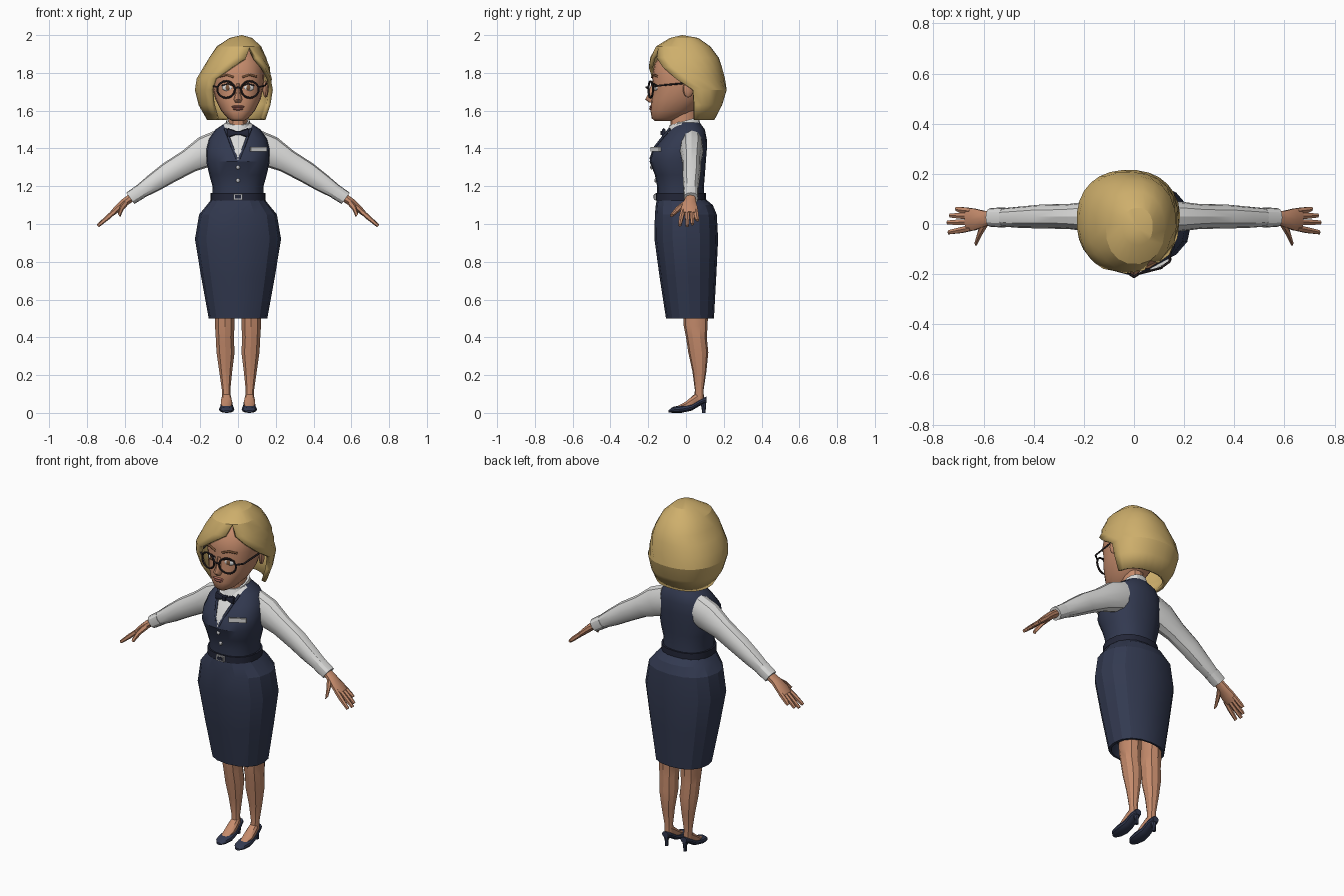
import bpy, bmesh
from math import sin, cos, pi, radians, copysign
from mathutils import Vector

cube = bpy.data.objects.get("Cube")
if cube:
    bpy.data.objects.remove(cube, do_unlink=True)


def material(name, color):
    mat = bpy.data.materials.new(name)
    mat.use_nodes = True
    mat.diffuse_color = (*color, 1)
    shader = mat.node_tree.nodes["Principled BSDF"]
    shader.inputs["Base Color"].default_value = (*color, 1)
    shader.inputs["Roughness"].default_value = 0.8
    return mat


SKIN = material("skin", (.56, .26, .15))
HAIR = material("blonde hair", (.62, .43, .15))
NAVY = material("navy cloth", (.032, .041, .08))
DARK = material("dark navy trim", (.017, .02, .04))
WHITE = material("white shirt", (.7, .7, .69))
SILVER = material("silver metal", (.5, .5, .52))
FRAME = material("glasses frame", (.025, .018, .02))
LIPS = material("lips", (.38, .13, .1))
BROWN = material("brown brows", (.2, .09, .04))
EYE = material("eye white", (.75, .75, .75))


def finish(obj, mat, mirror=False, angle=30):
    obj.data.materials.append(mat)
    bpy.ops.object.select_all(action="DESELECT")
    obj.select_set(True)
    bpy.context.view_layer.objects.active = obj
    bpy.ops.object.shade_smooth_by_angle(angle=radians(angle))
    if mirror:
        mod = obj.modifiers.new("Mirror", "MIRROR")
        mod.use_mirror_merge = False
    return obj


def from_bmesh(name, bm, mat, mirror=False, angle=30):
    bmesh.ops.recalc_face_normals(bm, faces=bm.faces[:])
    mesh = bpy.data.meshes.new(name)
    bm.to_mesh(mesh)
    bm.free()
    obj = bpy.data.objects.new(name, mesh)
    bpy.context.collection.objects.link(obj)
    return finish(obj, mat, mirror, angle)


# Cross-sections: a centre and two half-axes
def level(z, rx, yf, yb, cx=0, tilt=0):
    return Vector((cx, (yf + yb) / 2, z)), Vector((rx, 0, 0)), Vector((0, (yb - yf) / 2, tilt))


def slice_y(y, rx, low, high, cx):
    return Vector((cx, y, (low + high) / 2)), Vector((rx, 0, 0)), Vector((0, 0, (high - low) / 2))


def limb(x, y, z, ry, rz, slope):
    a = radians(slope)
    return Vector((x, y, z)), Vector((0, ry, 0)), Vector((sin(a), 0, cos(a))) * rz


def loft(name, rings, mat, n=12, mirror=False, power=.88, spans=None, angle=30):
    """Skin a stack of sections; spans leave an opening between two angles."""
    bm = bmesh.new()
    rows = []
    for i, (c, u, v) in enumerate(rings):
        t0, t1 = spans[i] if spans else (0, 360)
        row = []
        for k in range(n + 1 if spans else n):
            t = radians(t0 + (t1 - t0) * k / n)
            s, q = sin(t), cos(t)
            row.append(bm.verts.new(c + u * copysign(abs(s) ** power, s)
                                    - v * copysign(abs(q) ** power, q)))
        rows.append(row)
    for a, b in zip(rows, rows[1:]):
        for k in range(n):
            j = k + 1 if spans else (k + 1) % n
            bm.faces.new((a[k], a[j], b[j], b[k]))
    if spans:
        bmesh.ops.remove_doubles(bm, verts=bm.verts[:], dist=.0005)
    else:
        bm.faces.new(rows[0])
        bm.faces.new(rows[-1])
    return from_bmesh(name, bm, mat, mirror, angle)


def box(name, loc, size, mat, rot=(0, 0, 0), mirror=False):
    bpy.ops.mesh.primitive_cube_add(size=1, location=loc, rotation=rot)
    return place(name, size, mat, mirror)


def ball(name, loc, size, mat, rot=(0, 0, 0), mirror=False):
    bpy.ops.mesh.primitive_uv_sphere_add(segments=12, ring_count=8, location=loc, rotation=rot)
    return place(name, size, mat, mirror)


def place(name, size, mat, mirror):
    obj = bpy.context.object
    obj.name = name
    obj.scale = size
    bpy.ops.object.transform_apply(location=True, rotation=True, scale=True)
    return finish(obj, mat, mirror)


def rod(name, points, radius, mat, mirror=False):
    curve = bpy.data.curves.new(name, "CURVE")
    curve.dimensions = "3D"
    curve.bevel_depth, curve.bevel_resolution = radius, 1
    spline = curve.splines.new("POLY")
    spline.points.add(len(points) - 1)
    for p, co in zip(spline.points, points):
        p.co = (*co, 1)
    obj = bpy.data.objects.new(name, curve)
    bpy.context.collection.objects.link(obj)
    curve.materials.append(mat)
    if mirror:
        obj.modifiers.new("Mirror", "MIRROR")
    return obj


# Skirt with a recessed hem
loft("skirt", [level(*r) for r in (
    (.57, .12, -.08, .12), (.5, .14, -.095, .137), (.5, .155, -.106, .148),
    (.72, .195, -.14, .16), (.92, .228, -.167, .17), (1.05, .206, -.165, .163),
    (1.1, .165, -.16, .142), (1.135, .138, -.153, .1))], NAVY, 16, angle=20)

# Waistcoat, with the shirt front cut as a V
vest = loft("waistcoat", [level(*r) for r in (
    (1.12, .138, -.153, .098), (1.2, .135, -.153, .095), (1.26, .152, -.165, .1),
    (1.33, .168, -.193, .105), (1.39, .168, -.178, .11), (1.45, .155, -.128, .11),
    (1.5, .12, -.09, .1), (1.54, .06, -.06, .07))], NAVY, 20)
vest.data.materials.append(WHITE)
V_LOW, V_SLOPE = 1.335, .4
bm = bmesh.new()
bm.from_mesh(vest.data)
for side in (1, -1):
    front = [f for f in bm.faces if f.calc_center_median().y < -.02 and f.calc_center_median().z > 1.27]
    geom = set(front) | {e for f in front for e in f.edges} | {v for f in front for v in f.verts}
    bmesh.ops.bisect_plane(bm, geom=list(geom), plane_co=(0, 0, V_LOW), plane_no=(side, 0, -V_SLOPE))
for f in bm.faces:
    c = f.calc_center_median()
    if c.y < -.02 and abs(c.x) < (c.z - V_LOW) * V_SLOPE:
        f.material_index = 1
bm.to_mesh(vest.data)
bm.free()
rod("lapel", [(.006, -.187, 1.345), (.03, -.165, 1.405), (.048, -.126, 1.455), (.068, -.085, 1.505)],
    .007, NAVY, True)

# Belt, buckle, buttons, badge, collar and bow tie
loft("belt", [level(z, .146, -.161, .106) for z in (1.125, 1.163)], DARK, 20)
box("buckle", (0, -.163, 1.144), (.05, .012, .032), SILVER)
box("buckle_inset", (0, -.169, 1.144), (.032, .006, .018), DARK)
for z, y in ((1.23, -.161), (1.3, -.183)):
    ball("button", (0, y, z), (.011, .007, .011), SILVER)
box("name_badge", (.108, -.16, 1.395), (.096, .012, .024), WHITE, (0, 0, .5))
loft("collar", [level(1.49, .078, -.105, .085, tilt=.012), level(1.545, .062, -.086, .066, tilt=.022)], WHITE, 14)
loft("bow_tie_wing", [(Vector((x, -.118, 1.482)), Vector((0, .011, 0)), Vector((0, 0, h)))
                      for x, h in ((0, .009), (.012, .01), (.05, .026), (.058, .022))], DARK, 8, True)
box("bow_tie_knot", (0, -.122, 1.482), (.022, .026, .022), DARK)

# Sleeves, cuffs and hands
loft("sleeve", [limb(*r) for r in (
    (.1, .03, 1.41, .058, .088, 12), (.165, .03, 1.385, .062, .085, 30), (.26, .03, 1.333, .05, .064, 33),
    (.365, .03, 1.272, .048, .058, 36), (.45, .027, 1.215, .043, .049, 36),
    (.53, .026, 1.163, .036, .036, 36))], WHITE, 12, True)
loft("cuff", [limb(*r) for r in ((.515, .026, 1.172, .04, .039, 36), (.57, .026, 1.136, .038, .037, 36))],
     WHITE, 12, True)
loft("palm", [limb(*r) for r in (
    (.555, .026, 1.146, .025, .022, 38), (.6, .02, 1.115, .034, .021, 40),
    (.64, .018, 1.08, .046, .018, 42), (.667, .02, 1.055, .045, .014, 42))], SKIN, 10, True)
for name, y0, y1, tip in (("index", -.016, -.033, .738), ("middle", .008, .006, .742),
                          ("ring", .031, .034, .732), ("little", .052, .06, .708)):
    loft(name + "_finger", [limb(x, y, 1.055 - (x - .667) * .87, r, r, 42) for x, y, r in (
        (.65, y0, .013), (.69, (y0 + y1) / 2, .013), (tip, y1, .009))], SKIN, 6, True)
loft("thumb", [limb(*r) for r in (
    (.59, .01, 1.118, .02, .017, 40), (.615, -.035, 1.085, .018, .014, 40),
    (.63, -.076, 1.045, .01, .01, 40))], SKIN, 6, True)

# Legs, feet and heeled shoes
loft("leg", [level(*r) for r in (
    (.6, .056, -.02, .12, .07), (.46, .054, -.012, .114, .07), (.4, .05, .0, .11, .07),
    (.32, .05, .012, .118, .066), (.22, .036, .034, .108, .065), (.12, .023, .047, .093, .063),
    (.05, .023, .04, .096, .061))], SKIN, 10, True)
loft("foot", [slice_y(*r, .061) for r in (
    (-.045, .02, .02, .036), (0, .03, .02, .06), (.04, .029, .03, .095), (.075, .022, .05, .12))], SKIN, 10, True)
loft("shoe", [slice_y(*r, .06) for r in (
    (-.092, .014, .002, .014), (-.07, .033, 0, .032), (-.025, .041, 0, .04), (.03, .034, .012, .048),
    (.08, .029, .042, .078), (.108, .02, .052, .086))], NAVY, 12, True)
loft("shoe_heel", [level(0, .009, .084, .104, .06), level(.03, .009, .083, .105, .06),
                   level(.065, .022, .065, .108, .06)], NAVY, 8, True)

# Head and face
loft("neck", [level(1.48, .052, -.085, .05), level(1.6, .05, -.08, .05)], SKIN, 12)
loft("head", [level(*r) for r in (
    (1.545, .03, -.165, -.07), (1.56, .055, -.182, -.03), (1.6, .09, -.188, .04), (1.66, .12, -.184, .09),
    (1.72, .134, -.174, .11), (1.78, .138, -.18, .12), (1.85, .132, -.166, .12),
    (1.91, .1, -.12, .09), (1.95, .05, -.06, .04))], SKIN, 20, angle=45)
loft("nose", [level(*r) for r in (
    (1.745, .01, -.183, -.15), (1.69, .013, -.2, -.15), (1.66, .023, -.216, -.15),
    (1.642, .016, -.196, -.15))], SKIN, 8, angle=50)
ball("ear", (.146, .012, 1.715), (.014, .03, .045), SKIN, (0, 0, .3), True)
ball("upper_lip", (0, -.183, 1.621), (.034, .011, .007), LIPS)
ball("lower_lip", (0, -.183, 1.609), (.028, .012, .008), LIPS)
ball("eye", (.056, -.159, 1.722), (.03, .012, .019), EYE, (0, 0, .25), True)
ball("iris", (.055, -.168, 1.722), (.012, .005, .014), BROWN, (0, 0, .25), True)
rod("upper_lash", [(.026, -.17, 1.733), (.05, -.172, 1.743), (.085, -.155, 1.733)], .004, FRAME, True)
rod("eyebrow", [(.022, -.18, 1.777), (.06, -.171, 1.79), (.098, -.146, 1.78)], .006, BROWN, True)

# Round glasses
bpy.ops.mesh.primitive_torus_add(major_segments=20, minor_segments=6, major_radius=.048, minor_radius=.0055,
                                 location=(.063, -.187, 1.712), rotation=(pi / 2, 0, .25))
place("glasses_rim", (1, .92, 1), FRAME, True)
rod("glasses_bridge", [(-.018, -.199, 1.718), (0, -.21, 1.724), (.018, -.199, 1.718)], .005, FRAME)
rod("glasses_arm", [(.108, -.174, 1.725), (.142, -.15, 1.732), (.153, .02, 1.748)], .005, FRAME, True)

# Swept bob: rings wrap from the ear round the back to the fringe
hair_rows = (
    ((2.0, 0, -.02, -.02, .02), (25, 385)), ((1.985, .06, -.085, .065, .015), (25, 385)),
    ((1.94, .118, -.16, .13, .005), (27, 387)), ((1.88, .152, -.19, .175, -.002), (38, 374)),
    ((1.83, .176, -.198, .192, -.007), (55, 354)), ((1.77, .199, -.2, .207, -.02), (76, 332)),
    ((1.71, .207, -.19, .216, -.022), (95, 327)), ((1.63, .191, -.16, .192, -.018), (97, 324)),
    ((1.55, .155, -.115, .15, -.008), (99, 319)))
hair = loft("bob_hair", [level(*r) for r, s in hair_rows], HAIR, 18, spans=[s for r, s in hair_rows], angle=22)
shell = hair.modifiers.new("Thickness", "SOLIDIFY")
shell.thickness, shell.offset = .022, -1
